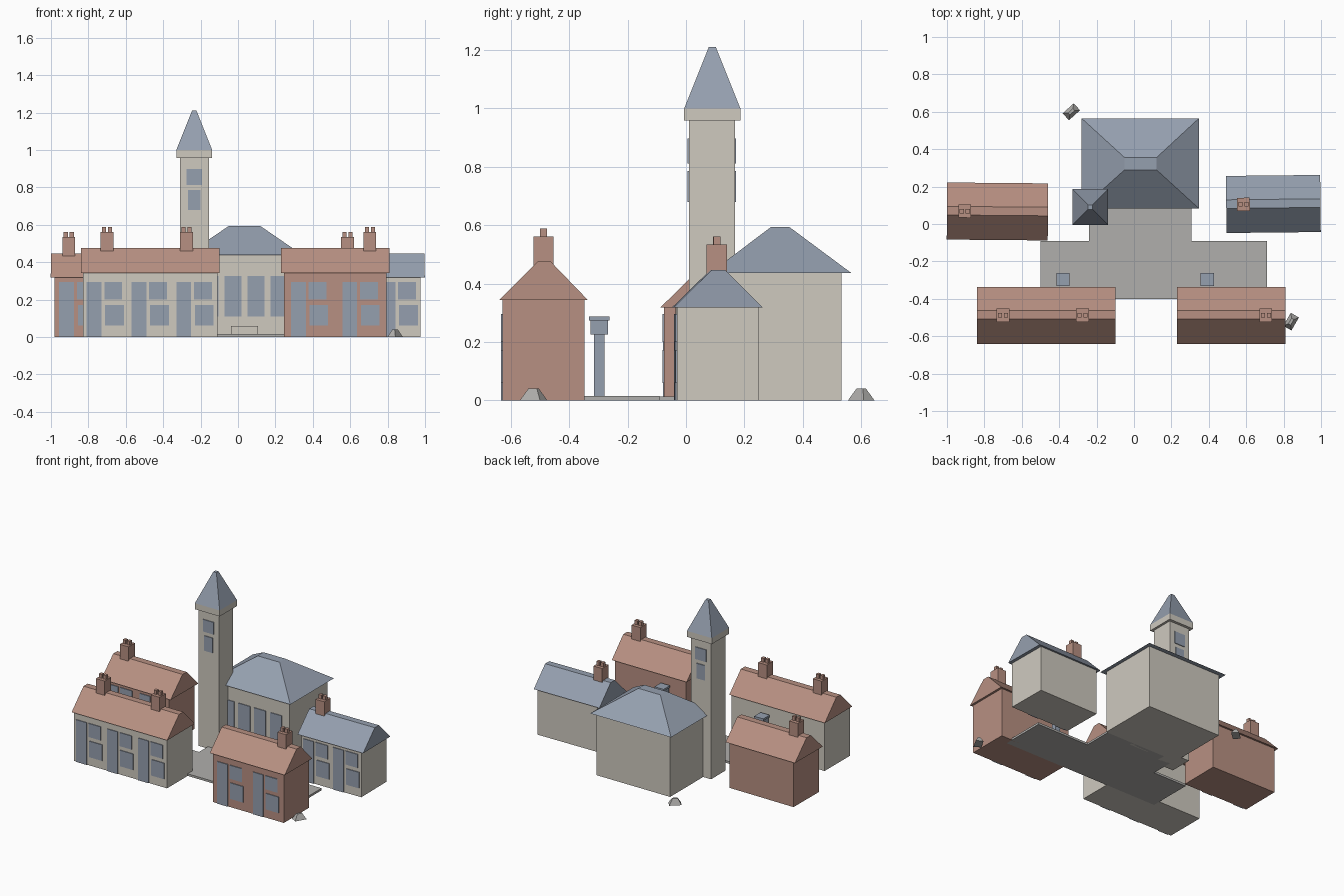
import bpy
from math import radians
from mathutils import Matrix, Vector

cube = bpy.data.objects.get("Cube")
if cube:
    bpy.data.objects.remove(cube)


def material(name, rgb):
    """Flat material from an sRGB colour."""
    lin = [((c + 0.055) / 1.055) ** 2.4 for c in rgb] + [1.0]
    mat = bpy.data.materials.new(name)
    mat.use_nodes = True
    mat.diffuse_color = lin
    bsdf = mat.node_tree.nodes["Principled BSDF"]
    bsdf.inputs["Base Color"].default_value = lin
    bsdf.inputs["Roughness"].default_value = 0.9
    return mat


RED = material("red brick", (0.72, 0.565, 0.51))
STONE = material("pale stone", (0.81, 0.79, 0.75))
BLUE = material("slate blue", (0.585, 0.625, 0.685))
GREY = material("paving grey", (0.69, 0.685, 0.675))

FACES = [(3, 2, 1, 0), (4, 5, 6, 7)] + [(i, (i + 1) % 4, (i + 1) % 4 + 4, i + 4) for i in range(4)]


def block(name, mat, base, z0, z1, top=None, place=Matrix()):
    """Box or tapered block: base and top are (x0, x1, y0, y1)."""
    def ring(r, z):
        return [place @ Vector((x, y, z)) for x, y in
                ((r[0], r[2]), (r[1], r[2]), (r[1], r[3]), (r[0], r[3]))]
    mesh = bpy.data.meshes.new(name)
    mesh.from_pydata(ring(base, z0) + ring(top or base, z1), [], FACES)
    mesh.materials.append(mat)
    obj = bpy.data.objects.new(name, mesh)
    bpy.context.collection.objects.link(obj)
    return obj


def rect(cx, cy, w, d):
    return (cx - w / 2, cx + w / 2, cy - d / 2, cy + d / 2)


def plate(name, x0, x1, z0, z1, y, place=Matrix(), side=-1):
    """Thin glazed plate on a wall facing -y (side -1) or +y (side 1)."""
    ys = sorted((y - side * 0.004, y + side * 0.005))
    block(name, BLUE, (x0, x1, *ys), z0, z1, None, place)


def house(name, wall_mat, roof_mat, cx, cy, length, overhang, eave, ridge,
          units, chimneys, turn=0.0):
    place = Matrix.Translation((cx, cy, 0)) @ Matrix.Rotation(radians(turn), 4, "Z")
    block(name + "_walls", wall_mat, rect(0, 0, length, 0.28), 0, eave, None, place)
    roof = length + 2 * overhang
    block(name + "_roof", roof_mat, rect(0, 0, roof, 0.305), eave, ridge,
          rect(0, 0.002, roof, 0.046), place)
    # Each bay has a door, a window beside it and two windows above
    bay = length / units
    for i in range(units):
        c = (i + 0.5) * bay - length / 2
        plate(name + "_door", c - 0.1, c - 0.02, 0, 0.2, -0.14, place)
        plate(name + "_lower_window", c, c + 0.1, 0.06, 0.172, -0.14, place)
        plate(name + "_upper_window_a", c - 0.1, c - 0.02, 0.2, 0.295, -0.14, place)
        plate(name + "_upper_window_b", c - 0.005, c + 0.09, 0.2, 0.295, -0.14, place)
    # Chimney stacks with paired pots
    for x in chimneys:
        top = ridge + 0.087
        block(name + "_chimney", RED, rect(x, 0, 0.068, 0.07), eave + 0.085, top, None, place)
        for dx in (-0.016, 0.016):
            block(name + "_chimney_pot", RED, rect(x + dx, 0, 0.022, 0.024),
                  top, top + 0.027, None, place)


house("front_terrace", STONE, RED, -0.47, -0.488, 0.72, 0.01, 0.343, 0.475, 3, (-0.23, 0.195))
house("front_brick_house", RED, RED, 0.52, -0.488, 0.55, 0.015, 0.343, 0.475, 2, (0.185,))
house("back_brick_house", RED, RED, -0.73, 0.067, 0.50, 0.02, 0.318, 0.447, 2, (-0.175,), -0.5)
house("back_stone_house", STONE, BLUE, 0.745, 0.107, 0.46, 0.022, 0.318, 0.447, 2, (-0.16,), 0.6)

# Hall with hipped roof, tall windows and entrance step
block("hall_walls", STONE, (-0.25, 0.32, 0.11, 0.533), 0, 0.437)
block("hall_roof", BLUE, (-0.28, 0.347, 0.083, 0.565), 0.437, 0.593, (-0.05, 0.12, 0.29, 0.355))
for i in range(4):
    x = -0.15 + 0.123 * i
    plate("hall_window", x - 0.045, x + 0.045, 0.11, 0.327, 0.11)
block("hall_step", STONE, (-0.038, 0.107, 0.085, 0.115), 0, 0.058)

# Tower with windows front and back, cornice and spire
block("tower_shaft", STONE, (-0.311, -0.154, 0.01, 0.167), 0, 0.958)
block("tower_cornice", STONE, rect(-0.234, 0.09, 0.192, 0.192), 0.958, 1.0)
block("tower_spire", BLUE, rect(-0.234, 0.09, 0.192, 0.192), 1.0, 1.21, rect(-0.234, 0.09, 0.024, 0.024))
for y, side in ((0.01, -1), (0.167, 1)):
    plate("tower_upper_window", -0.276, -0.192, 0.812, 0.897, y, side=side)
    plate("tower_lower_window", -0.266, -0.2, 0.68, 0.785, y, side=side)

# Paved square and path to the hall
block("square_paving", GREY, (-0.5, 0.71, -0.4, -0.09), 0, 0.015)
block("hall_path", GREY, (-0.24, 0.308, -0.09, 0.11), 0, 0.014)

# Street lamps
for x in (-0.38, 0.392):
    block("lamp_post", BLUE, rect(x, -0.297, 0.035, 0.035), 0.01, 0.225)
    block("lamp_head", BLUE, rect(x, -0.297, 0.06, 0.06), 0.225, 0.273)
    block("lamp_cap", BLUE, rect(x, -0.297, 0.071, 0.071), 0.273, 0.287)

# Loose rocks
for x, y, turn in ((0.84, -0.522, 60), (-0.335, 0.6, 42)):
    spot = Matrix.Translation((x, y, 0)) @ Matrix.Rotation(radians(turn), 4, "Z")
    block("rock", GREY, rect(0, 0, 0.08, 0.05), 0, 0.04, rect(0, 0, 0.034, 0.014), spot)
